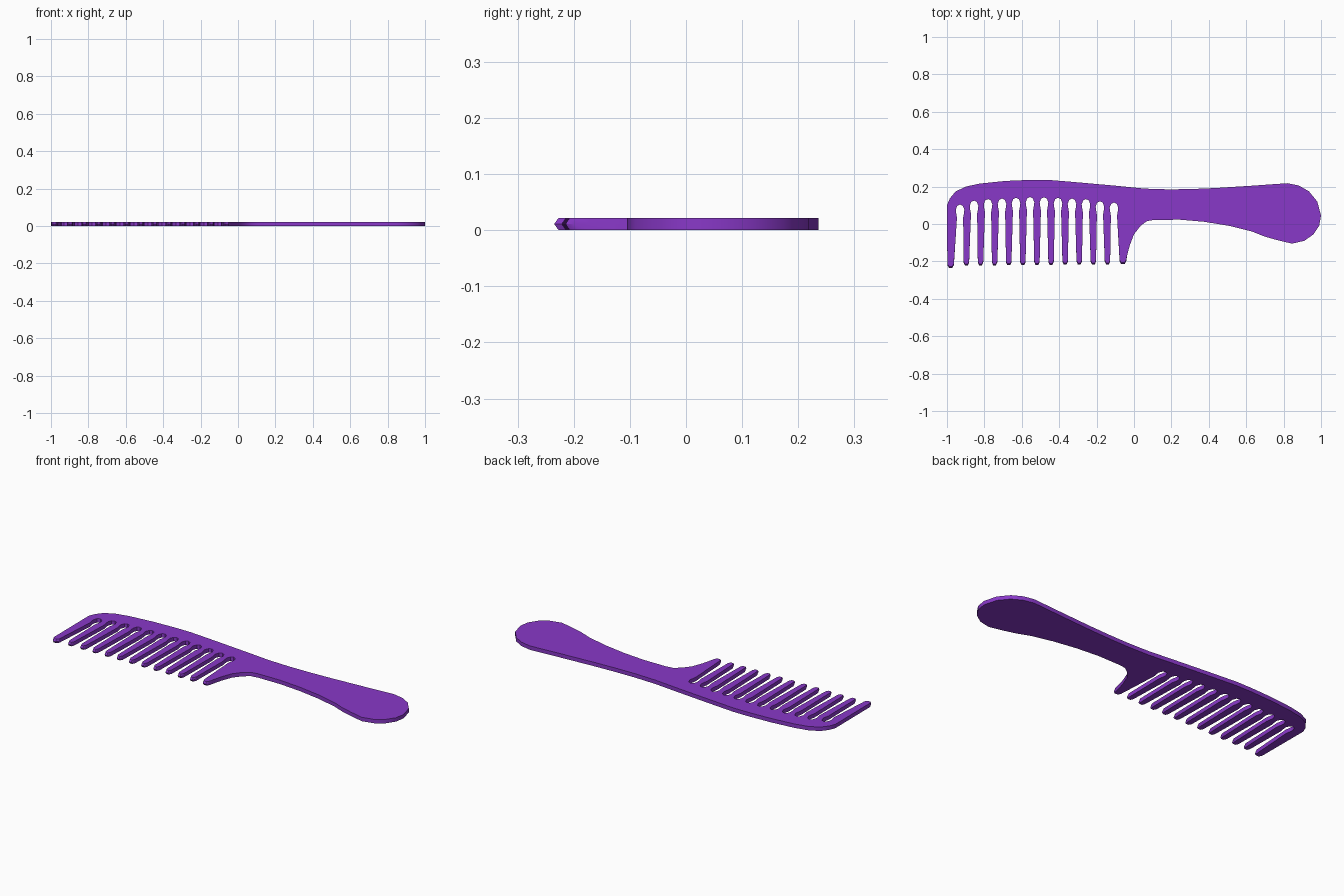
import bpy, bmesh

if "Cube" in bpy.data.objects:
    bpy.data.objects.remove(bpy.data.objects["Cube"])

THICK = 0.022
TIP_PULL = 0.008   # how far tooth tips are chamfered above and below mid-height

# Spine, handle and neck outline, clockwise from the left edge
body = [(-1, .10), (-.985, .136), (-.955, .173), (-.90, .2), (-.825, .216),
        (-.69, .23), (-.555, .236), (-.46, .236), (-.315, .224), (-.18, .212),
        (-.07, .202), (.06, .189), (.19, .185), (.31, .187), (.43, .192),
        (.62, .204), (.82, .218), (.88, .206), (.935, .175), (.98, .12),
        (1, .045), (.99, -.01), (.96, -.055), (.91, -.09), (.845, -.105),
        (.765, -.086), (.695, -.066), (.63, -.04), (.51, -.01), (.375, .012),
        (.245, .023), (.11, .022), (.07, .016), (.035, -.01), (0, -.055),
        (-.023, -.115), (-.037, -.17)]

# Heights of the rounded gap tops, left to right
gap_tops = [.104, .125, .133, .136, .140, .144, .143, .140, .136, .133, .121, .115]


def tooth_tip(left, right, y):
    """Rounded tooth end, listed right to left."""
    c = (right - left) * 0.25
    return [(right, y + .015), (right - c, y), (left + c, y), (left, y + .015)]


def gap(cx, top):
    """Bulb-headed gap between two teeth, listed right to left."""
    half = [(.0165, top - .07), (.021, top - .045), (.023, top - .028), (.015, top - .007)]
    return ([(cx + dx, y) for dx, y in half] + [(cx, top)]
            + [(cx - dx, y) for dx, y in reversed(half)])


# Full outline: body, then teeth and gaps from right to left
outline = list(body)
outline += tooth_tip(-.077, -.042, -.215)
for i in range(11, -1, -1):
    outline += gap(-.93 + .0748 * i, gap_tops[i])
    if i:
        x = -.896 + .0754 * (i - 1)
        outline += tooth_tip(x - .0145, x + .0145, -.223 + .0007 * i)
outline += tooth_tip(-.998, -.963, -.235)

# Three stacked rings, with the tips drawn in on the outer two
bm = bmesh.new()
rings = []
for z, pull in ((0, TIP_PULL), (THICK / 2, 0), (THICK, TIP_PULL)):
    rings.append([bm.verts.new((x, y + (pull if y < -.195 else 0), z)) for x, y in outline])
n = len(outline)
for low, high in zip(rings, rings[1:]):
    for i in range(n):
        j = (i + 1) % n
        bm.faces.new((low[i], low[j], high[j], high[i]))
bm.faces.new(rings[0])
bm.faces.new(rings[-1][::-1])
bmesh.ops.recalc_face_normals(bm, faces=bm.faces)

mesh = bpy.data.meshes.new("comb")
bm.to_mesh(mesh)
bm.free()
comb = bpy.data.objects.new("comb", mesh)
bpy.context.collection.objects.link(comb)

# Purple plastic
mat = bpy.data.materials.new("purple_plastic")
mat.diffuse_color = (.25, .04, .58, 1)
mat.use_nodes = True
mat.node_tree.nodes["Principled BSDF"].inputs["Base Color"].default_value = mat.diffuse_color
mesh.materials.append(mat)

bpy.context.view_layer.objects.active = comb
comb.select_set(True)
bpy.ops.object.shade_smooth_by_angle(angle=0.52)
